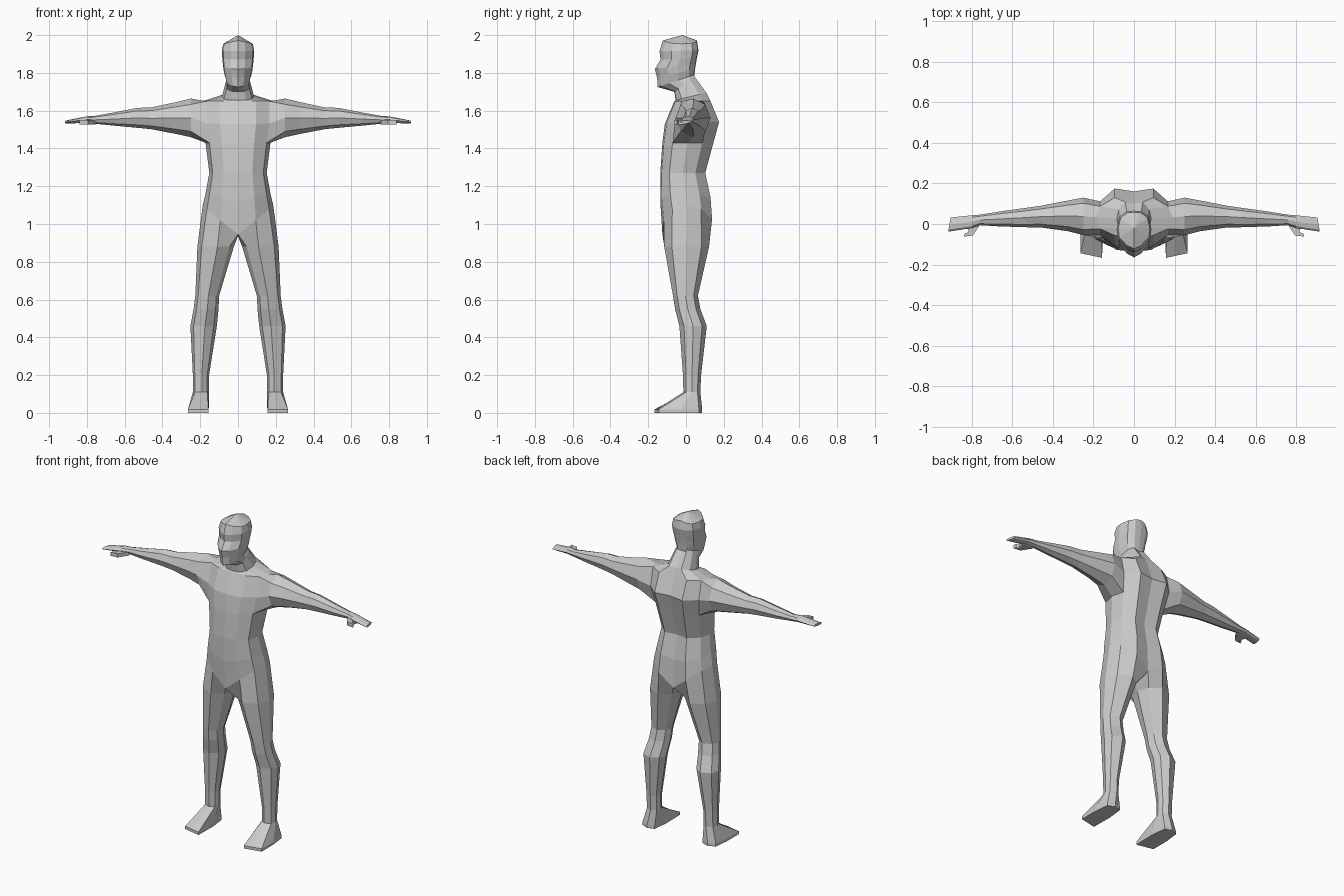
import bpy, bmesh

# Half cross-sections (front centre -> side -> back centre): width fraction, depth fraction
TORSO = [(0, 0), (.5, .03), (.88, .2), (1, .5), (.88, .78), (.5, 1), (0, .95)]
HEAD = [(0, 0), (.45, .09), (.92, .3), (1, .55), (.85, .85), (.45, .98), (0, 1)]
# Full limb cross-sections
LEG = [(.12, .2), (.45, 0), (.88, .17), (1, .5), (.88, .83), (.45, 1), (.12, .8), (0, .5)]
FOOT = [(.02, 0), (.45, .04), (1, .09), (1, .55), (.9, .93), (.5, 1), (.1, .95), (0, .55)]
ARM = [(.15, .15), (0, .5), (.15, .85), (.5, 1), (.85, .85), (1, .5), (.85, .15), (.5, 0)]


def trunk_ring(shape, zf, zb, rise, w, yf, yb):
    return [(u * w, yf + v * (yb - yf), zf + v * (zb - zf) + rise * u) for u, v in shape]


def leg_ring(shape, z, x0, x1, y0, y1):
    return [(x0 + u * (x1 - x0), y0 + v * (y1 - y0), z) for u, v in shape]


def arm_ring(x, z0, z1, y0, y1):
    return [(x - (.012 * u if x > .85 else 0), y0 + u * (y1 - y0), z0 + v * (z1 - z0))
            for u, v in ARM]


def loft(bm, rings, closed, skip=()):
    rows = [[bm.verts.new(p) for p in r] for r in rings]
    n = len(rows[0])
    for i in range(len(rows) - 1):
        for j in range(n if closed else n - 1):
            if (i, j) not in skip:
                k = (j + 1) % n
                bm.faces.new((rows[i][j], rows[i][k], rows[i + 1][k], rows[i + 1][j]))
    return rows


def finish(bm, name):
    bmesh.ops.remove_doubles(bm, verts=bm.verts, dist=.0005)
    bmesh.ops.mirror(bm, geom=bm.verts[:] + bm.edges[:] + bm.faces[:],
                     axis='X', merge_dist=.0005)
    bmesh.ops.remove_doubles(bm, verts=bm.verts, dist=.0005)
    bmesh.ops.recalc_face_normals(bm, faces=bm.faces)
    me = bpy.data.meshes.new(name)
    bm.to_mesh(me)
    bm.free()
    bpy.context.collection.objects.link(bpy.data.objects.new(name, me))


bm = bmesh.new()

# Torso, neck and head: front z, back z, side rise, half width, front y, back y
trunk = [trunk_ring(TORSO, *p) for p in [
    (.945, .95, .15, .187, -.125, .138),
    (1.12, 1.12, .04, .172, -.136, .13),
    (1.27, 1.27, 0, .152, -.136, .102),
    (1.43, 1.43, 0, .172, -.125, .145),
    (1.53, 1.54, 0, .19, -.112, .175),
    (1.65, 1.65, 0, .19, -.062, .13),
    (1.655, 1.695, 0, .085, -.055, .108),
    (1.70, 1.78, 0, .068, -.062, .045)]]
trunk += [trunk_ring(HEAD, *p) for p in [
    (1.725, 1.79, 0, .062, -.15, .045),
    (1.775, 1.82, 0, .074, -.153, .048),
    (1.82, 1.85, 0, .079, -.165, .053),
    (1.87, 1.88, 0, .083, -.135, .058),
    (1.915, 1.92, 0, .086, -.14, .066),
    (1.972, 1.972, -.018, .078, -.122, .058)]]
rows = loft(bm, trunk, False, skip={(3, 2), (3, 3), (4, 2), (4, 3)})

# Crown
apex = bm.verts.new((0, -.02, 2.0))
for a, b in zip(rows[-1], rows[-1][1:]):
    bm.faces.new((a, b, apex))

# Arm and hand, starting from the opening left in the torso side
socket = [trunk[i][j] for i, j in
          [(3, 2), (4, 2), (5, 2), (5, 3), (5, 4), (4, 4), (3, 4), (3, 3)]]
arm = [socket] + [arm_ring(*p) for p in [
    (.25, 1.46, 1.664, -.055, .13),
    (.33, 1.477, 1.645, -.035, .115),
    (.46, 1.502, 1.617, -.017, .09),
    (.53, 1.509, 1.615, -.016, .08),
    (.66, 1.521, 1.59, -.012, .062),
    (.76, 1.531, 1.572, -.006, .046),
    (.80, 1.535, 1.57, -.02, .043),
    (.917, 1.532, 1.548, -.038, .032)]]
bm.faces.new(loft(bm, arm, True)[-1])

# Leg and foot, starting from the slanted hip line plus a crotch point
leg = [trunk[0] + [(0, 0, .935)]] + [leg_ring(LEG, *p) for p in [
    (.88, .022, .215, -.115, .122),
    (.62, .10, .226, -.069, .063),
    (.55, .103, .235, -.058, .076),
    (.46, .112, .252, -.035, .11),
    (.2, .153, .239, -.016, .08),
    (.11, .153, .239, -.014, .076)]]
leg += [leg_ring(FOOT, z, .155, .265, -.167, .086) for z in (.018, 0)]
bm.faces.new(loft(bm, leg, True)[-1])
finish(bm, "body")

# Thumbs
bm = bmesh.new()
outline = [(.755, .005), (.795, -.057), (.84, -.062), (.835, -.047), (.815, -.04), (.83, .005)]
lo, hi = loft(bm, [[(x, y, z) for x, y in outline] for z in (1.527, 1.55)], True)
bm.faces.new(lo)
bm.faces.new(hi)
finish(bm, "thumbs")
